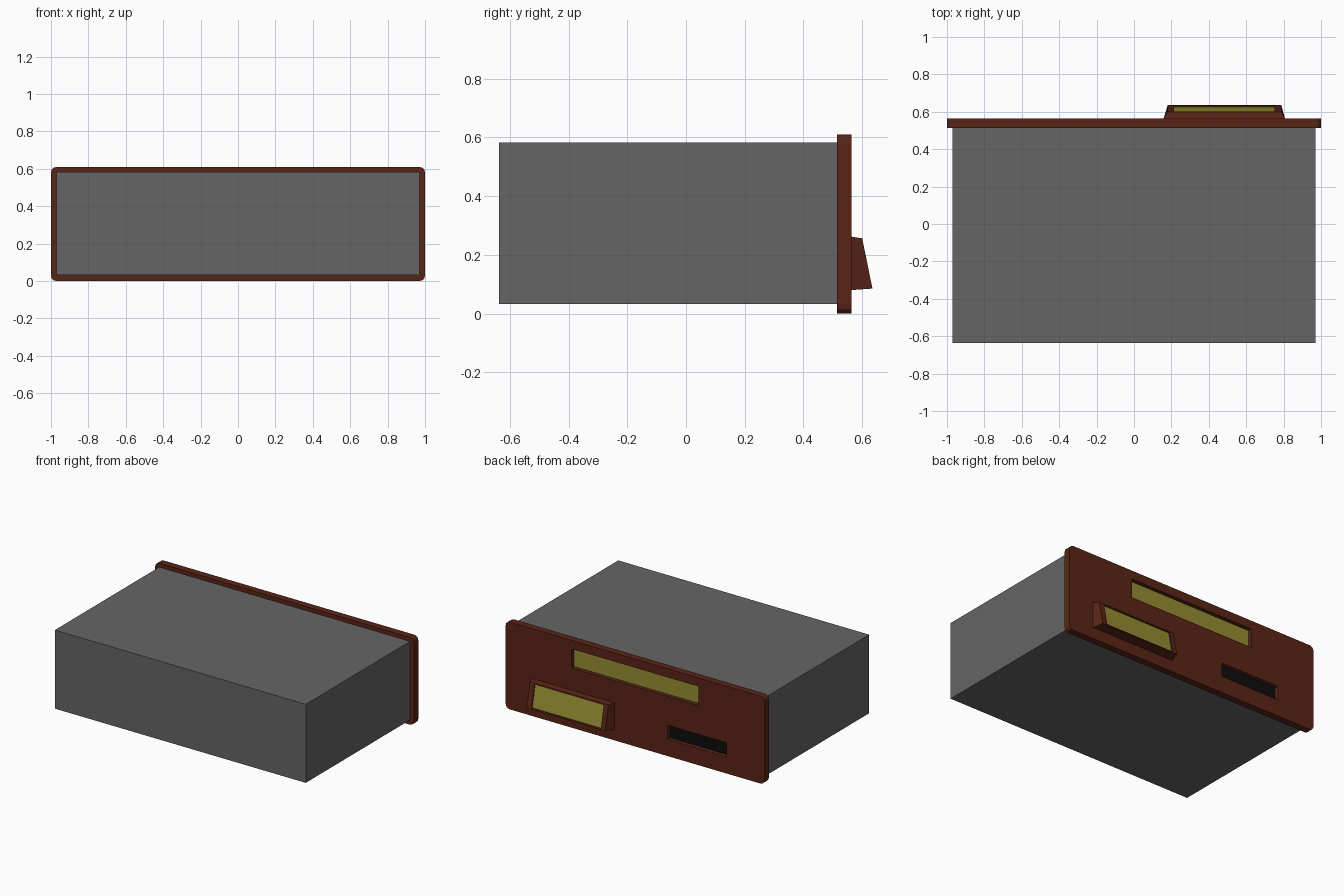
import bpy, bmesh

if "Cube" in bpy.data.objects:
    bpy.data.objects.remove(bpy.data.objects["Cube"])

def material(name, rgb):
    m = bpy.data.materials.new(name)
    m.diffuse_color = (*rgb, 1)
    m.use_nodes = True
    m.node_tree.nodes["Principled BSDF"].inputs["Base Color"].default_value = m.diffuse_color
    return m

brown = material("brown_plastic", (0.10, 0.018, 0.008))
yellow = material("yellow_display", (0.30, 0.27, 0.03))
black = material("black_slot", (0.004, 0.004, 0.004))
grey = material("grey_metal", (0.13, 0.13, 0.13))

def finish(bm, name, *mats):
    bmesh.ops.recalc_face_normals(bm, faces=bm.faces[:])
    me = bpy.data.meshes.new(name)
    bm.to_mesh(me)
    bm.free()
    ob = bpy.data.objects.new(name, me)
    bpy.context.collection.objects.link(ob)
    for m in mats:
        me.materials.append(m)
    return ob

def box(name, x, y, z, mat, corner=0.0):
    """Box from axis ranges; corner rounds the four edges running along y."""
    bm = bmesh.new()
    bmesh.ops.create_cube(bm, size=1)
    for v in bm.verts:
        for i, (a, b) in enumerate((x, y, z)):
            v.co[i] = a if v.co[i] < 0 else b
    if corner:
        edges = [e for e in bm.edges if abs(e.verts[0].co.y - e.verts[1].co.y) > 1e-5]
        bmesh.ops.bevel(bm, geom=edges, offset=corner, segments=3, profile=0.5, affect='EDGES')
    return finish(bm, name, mat)

# Metal housing
box("housing", (-0.97, 0.97), (-0.637, 0.53), (0.033, 0.582), grey)

# Face panel with rounded corners
FRONT = 0.563
panel = box("face_panel", (-1, 1), (0.514, FRONT), (0, 0.61), brown, 0.03)

# Recessed display strip and slot: pocket cut in the panel, coloured floor inside
for name, x, z, depth, mat in (
        ("display_strip", (-0.49, 0.49), (0.417, 0.55), 0.03, yellow),
        ("media_slot", (-0.708, -0.25), (0.117, 0.215), 0.03, black)):
    cutter = box(name + "_cutter", x, (FRONT - depth, FRONT + 0.1), z, mat)
    cutter.hide_render = True
    mod = panel.modifiers.new(name, 'BOOLEAN')
    mod.operation, mod.solver, mod.object = 'DIFFERENCE', 'EXACT', cutter
    bpy.context.view_layer.objects.active = panel
    bpy.ops.object.modifier_apply(modifier=mod.name)
    bpy.data.objects.remove(cutter)
    box(name, x, (FRONT - depth - 0.01, FRONT - depth + 0.002), z, mat)

# Slanted display bezel: rings of (x0, x1, z bottom, z top, y bottom, y top)
rings = [(0.158, 0.807, 0.080, 0.262, FRONT, FRONT),
         (0.180, 0.788, 0.085, 0.256, 0.635, 0.600),
         (0.215, 0.750, 0.094, 0.247, 0.633, 0.602),
         (0.215, 0.750, 0.093, 0.246, 0.625, 0.594)]
bm = bmesh.new()
loops = [[bm.verts.new(p) for p in ((a, yb, zb), (b, yb, zb), (b, yt, zt), (a, yt, zt))]
         for a, b, zb, zt, yb, yt in rings]
for lo, hi in zip(loops, loops[1:]):
    for i in range(4):
        j = (i + 1) % 4
        bm.faces.new((lo[i], lo[j], hi[j], hi[i]))
bm.faces.new(loops[0][::-1])
bm.faces.new(loops[-1]).material_index = 1
finish(bm, "slanted_display", brown, yellow)
